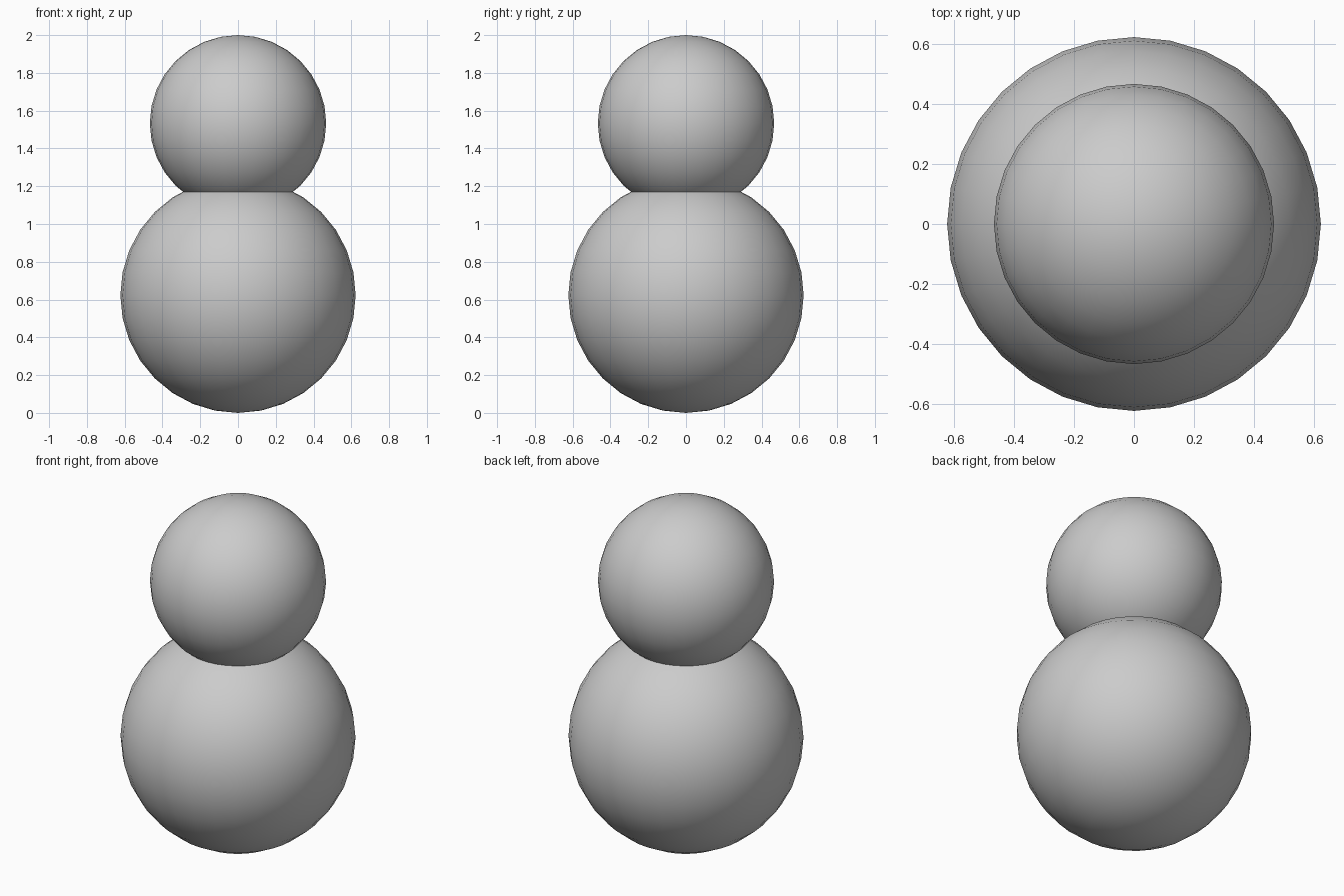
import bpy

if "Cube" in bpy.data.objects:
    bpy.data.objects.remove(bpy.data.objects["Cube"])


def ball(name, radius, z):
    bpy.ops.mesh.primitive_uv_sphere_add(segments=32, ring_count=16,
                                         radius=radius, location=(0, 0, z))
    obj = bpy.context.object
    obj.name = name
    bpy.ops.object.shade_smooth()
    return obj


# Large lower ball resting on the ground
BODY_R = 0.623
ball("body", BODY_R, BODY_R)

# Smaller upper ball sunk into the body, topping out at z = 2
HEAD_R = 0.467
ball("head", HEAD_R, 2 - HEAD_R)
